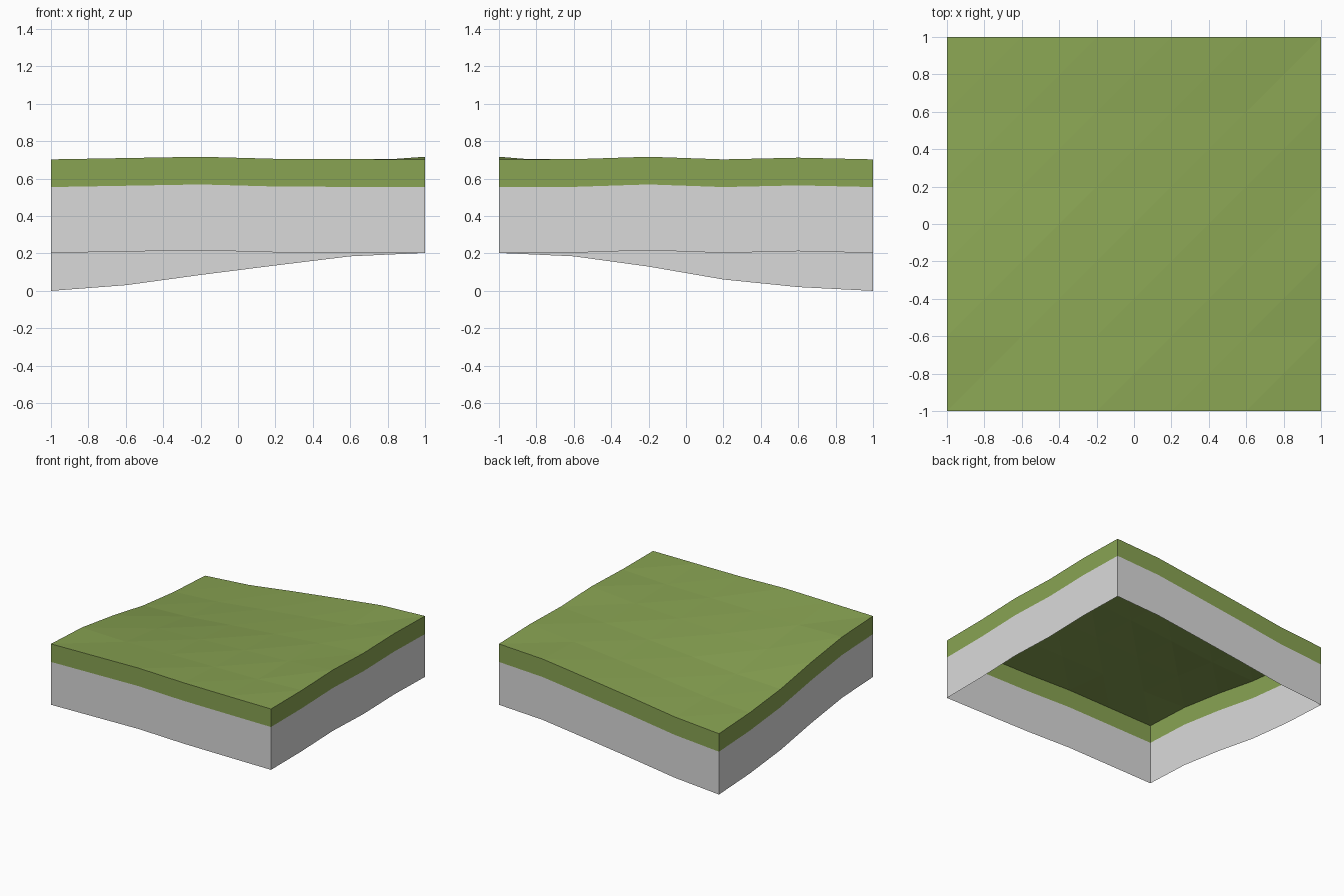
import bpy
import bmesh

cube = bpy.data.objects.get("Cube")
if cube:
    bpy.data.objects.remove(cube, do_unlink=True)

N = 5                  # cells per side
SKIRT = 0.50           # full wall height
TURF = 0.148           # height of the green band


def make_material(name, rgb):
    mat = bpy.data.materials.new(name)
    mat.use_nodes = True
    color = (*rgb, 1.0)
    mat.diffuse_color = color
    mat.node_tree.nodes["Principled BSDF"].inputs["Base Color"].default_value = color
    return mat


grass = make_material("grass_green", (0.25, 0.37, 0.086))
stone = make_material("pale_grey", (0.70, 0.70, 0.70))

# Edge profiles, and the fall-off towards the sunken back corner
front_edge = [0.703, 0.710, 0.717, 0.706, 0.704, 0.703]
right_edge = [0.703, 0.704, 0.717, 0.703, 0.712, 0.703]
fall_x = [1.0, 0.85, 0.58, 0.33, 0.09, 0.0]
fall_y = [0.0, 0.09, 0.36, 0.70, 0.90, 1.0]


def height(i, j):
    if j == 0:
        return front_edge[i]
    if i == N:
        return right_edge[j]
    base = 0.703 if i == 0 or j == N else 0.69
    return base - (base - 0.5) * fall_x[i] * fall_y[j]


def point(i, j, drop=0.0):
    return (-1 + 2 * i / N, -1 + 2 * j / N, height(i, j) - drop)


def finish(name, bm, mat):
    mesh = bpy.data.meshes.new(name)
    bm.to_mesh(mesh)
    bm.free()
    mesh.materials.append(mat)
    obj = bpy.data.objects.new(name, mesh)
    bpy.context.collection.objects.link(obj)
    return obj


# Rolling grass surface, every cell split along the same diagonal
bm = bmesh.new()
grid = [[bm.verts.new(point(i, j)) for j in range(N + 1)] for i in range(N + 1)]
for i in range(N):
    for j in range(N):
        a, b = grid[i][j], grid[i + 1][j]
        c, d = grid[i + 1][j + 1], grid[i][j + 1]
        bm.faces.new((a, b, c))
        bm.faces.new((a, c, d))
finish("grass_surface", bm, grass)

# Counter-clockwise loop around the border
border = ([(k, 0) for k in range(N)] + [(N, k) for k in range(N)]
          + [(N - k, N) for k in range(N)] + [(0, N - k) for k in range(N)])


def wall_band(name, top, bottom, mat):
    """Open band following the border between two depths."""
    bm = bmesh.new()
    upper = [bm.verts.new(point(i, j, top)) for i, j in border]
    lower = [bm.verts.new(point(i, j, bottom)) for i, j in border]
    count = len(border)
    for k in range(count):
        n = (k + 1) % count
        bm.faces.new((lower[k], lower[n], upper[n], upper[k]))
    finish(name, bm, mat)


# Side walls: green turf band over a grey base, open underneath
wall_band("turf_band", 0.0, TURF, grass)
wall_band("base_wall", TURF, SKIRT, stone)
